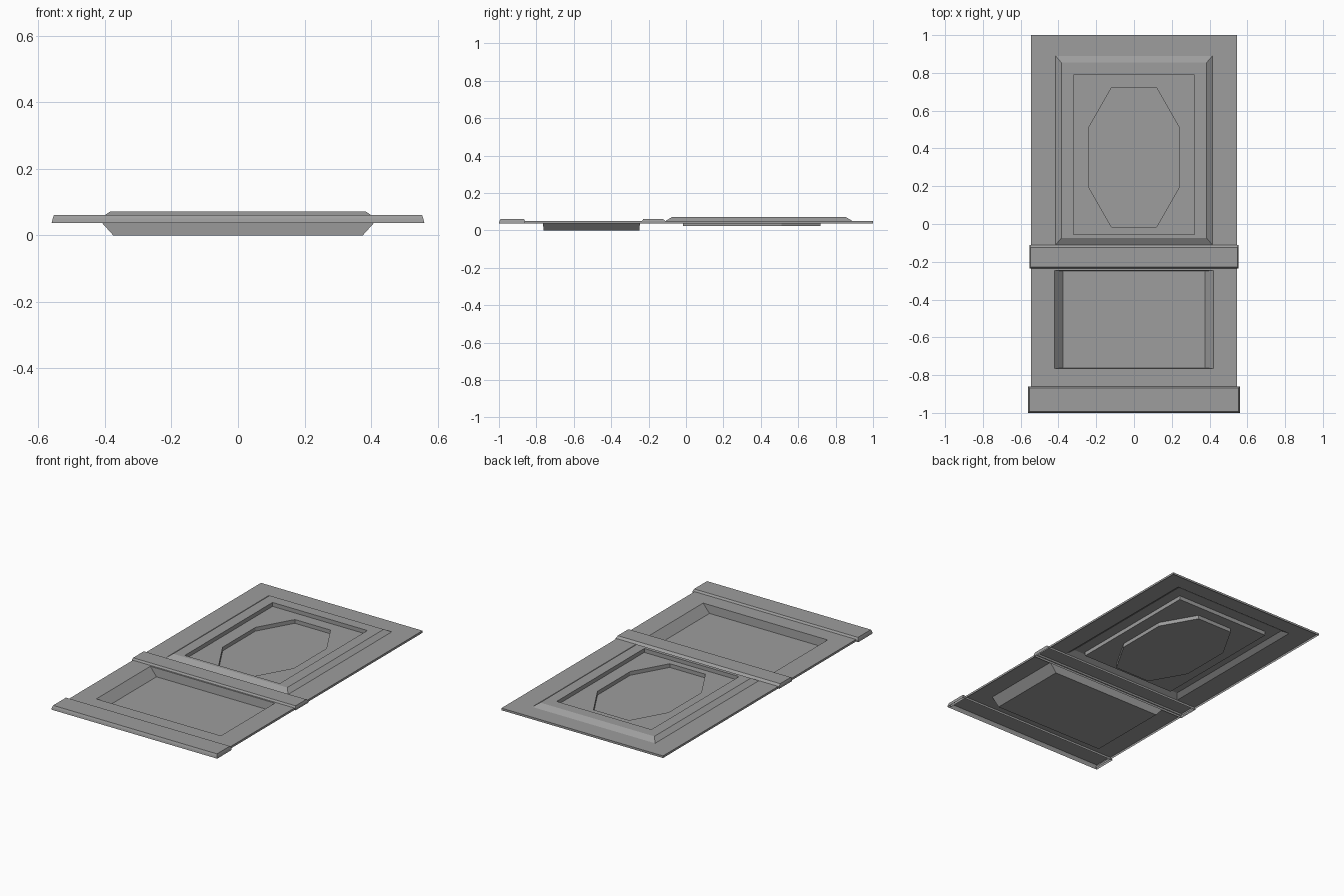
import bpy
import bmesh

cube = bpy.data.objects.get("Cube")
if cube:
    bpy.data.objects.remove(cube, do_unlink=True)

# One plain grey for the whole panel
grey = bpy.data.materials.new("grey")
colour = (0.34, 0.34, 0.34, 1)
grey.diffuse_color = colour
grey.use_nodes = True
grey.node_tree.nodes["Principled BSDF"].inputs["Base Color"].default_value = colour

RIM, SHEET, TRIM, RAISED = 0.037, 0.05, 0.0615, 0.071
HALF = 0.545


def rect(x, y0, y1, z):
    """Counter-clockwise rectangle with half width x; corners doubled to match an octagon."""
    corners = [(-x, y0, z), (x, y0, z), (x, y1, z), (-x, y1, z)]
    return [c for c in corners for _ in range(2)]


def octagon(x, y0, y1, cut_x, cut_y, z):
    """Rectangle with its corners cut off."""
    a, b = x - cut_x, y0 + cut_y
    c = y1 - cut_y
    return [(-x, b, z), (-a, y0, z), (a, y0, z), (x, b, z),
            (x, c, z), (a, y1, z), (-a, y1, z), (-x, c, z)]


def loft(name, rings, closed=True):
    """Join rings in turn, from the outside in; closed rings end in a cap."""
    bm = bmesh.new()
    rows = [[bm.verts.new(p) for p in ring] for ring in rings]
    for lower, upper in zip(rows, rows[1:]):
        n = len(lower)
        for i in range(n if closed else n - 1):
            j = (i + 1) % n
            bm.faces.new((lower[i], lower[j], upper[j], upper[i]))
    if closed:
        bm.faces.new(rows[-1])
    bmesh.ops.remove_doubles(bm, verts=bm.verts, dist=0.0001)
    mesh = bpy.data.meshes.new(name)
    bm.to_mesh(mesh)
    bm.free()
    mesh.materials.append(grey)
    obj = bpy.data.objects.new(name, mesh)
    bpy.context.collection.objects.link(obj)
    return obj


# Upper sheet: raised bevelled frame, sunken rectangle, sunken octagon
loft("upper_panel", [
    rect(HALF, -0.11, 1, SHEET),
    rect(0.415, -0.11, 0.89, SHEET),
    rect(0.385, -0.075, 0.855, RAISED),
    rect(0.32, -0.055, 0.79, RAISED),
    rect(0.32, -0.055, 0.79, 0.047),
    octagon(0.24, -0.015, 0.72, 0.12, 0.21, 0.047),
    octagon(0.24, -0.015, 0.72, 0.12, 0.21, 0.024),
])

# Lower sheet with a deep tray that narrows at its sides
loft("lower_panel", [
    rect(HALF, -0.86, -0.23, SHEET),
    rect(0.42, -0.765, -0.245, SHEET),
    rect(0.375, -0.762, -0.25, 0),
])

# Trim bands across the middle and the bottom end
loft("middle_trim", [
    rect(0.552, -0.235, -0.11, RIM),
    rect(0.552, -0.235, -0.11, SHEET),
    rect(0.548, -0.228, -0.125, TRIM),
])
loft("base_trim", [
    rect(0.56, -1, -0.86, RIM),
    rect(0.557, -0.997, -0.86, SHEET),
    rect(0.553, -0.992, -0.868, TRIM),
])

# Thin rim down the two long sides and the top end
loft("edge_rim", [
    [(HALF, -0.99, z), (HALF, 1, z), (-HALF, 1, z), (-HALF, -0.99, z)]
    for z in (RIM, SHEET)
], closed=False)
